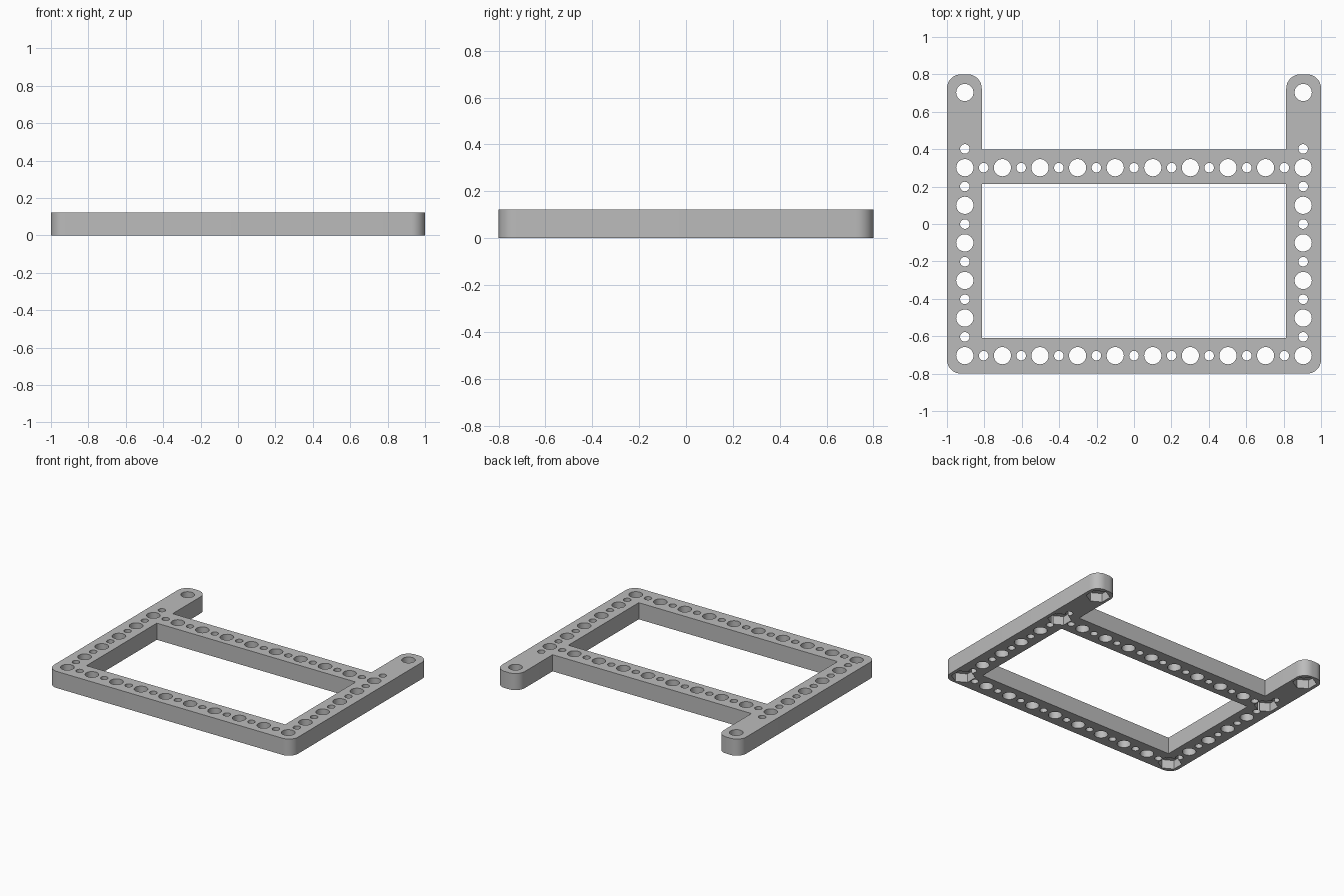
import bpy, bmesh, math
from mathutils import Matrix

cube = bpy.data.objects.get("Cube")
if cube:
    bpy.data.objects.remove(cube)

HEIGHT = 0.123
PITCH = 0.201            # spacing of the large holes
ARM = 4.5 * PITCH        # x of the side rails' centre line
FRONT = -0.704           # y of the front rail's centre line
BACK = FRONT + 5 * PITCH
TIP = FRONT + 7 * PITCH
INNER = 0.814            # inner edge of the side rails

grey = bpy.data.materials.new("light grey")
grey.use_nodes = True
colour = (0.5, 0.5, 0.5, 1)
grey.diffuse_color = colour
grey.node_tree.nodes["Principled BSDF"].inputs["Base Color"].default_value = colour


def to_object(bm, name):
    bmesh.ops.recalc_face_normals(bm, faces=bm.faces)
    mesh = bpy.data.meshes.new(name)
    bm.to_mesh(mesh)
    bm.free()
    mesh.materials.append(grey)
    obj = bpy.data.objects.new(name, mesh)
    bpy.context.collection.objects.link(obj)
    return obj


def add_prism(bm, x, y, z, radius, depth, sides, turn=0):
    place = Matrix.Translation((x, y, z)) @ Matrix.Rotation(turn, 4, 'Z')
    bmesh.ops.create_cone(bm, cap_ends=True, segments=sides, radius1=radius,
                          radius2=radius, depth=depth, matrix=place)


def cut(target, bm, name):
    cutter = to_object(bm, name)
    cutter.hide_render = True
    mod = target.modifiers.new(name, 'BOOLEAN')
    mod.operation = 'DIFFERENCE'
    mod.solver = 'EXACT'
    mod.object = cutter
    bpy.ops.object.select_all(action='DESELECT')
    bpy.context.view_layer.objects.active = target
    target.select_set(True)
    bpy.ops.object.modifier_apply(modifier=name)
    bpy.data.objects.remove(cutter)


# Frame: extruded outline with rounded outer corners
half = [(1, -0.8), (1, 0.8), (INNER, 0.8), (INNER, 0.398)]
outline = half + [(-x, y) for x, y in reversed(half)]
bm = bmesh.new()
base = bm.faces.new([bm.verts.new((x, y, 0)) for x, y in outline])
top = bmesh.ops.extrude_face_region(bm, geom=[base])["geom"]
bmesh.ops.translate(bm, vec=(0, 0, HEIGHT),
                    verts=[g for g in top if isinstance(g, bmesh.types.BMVert)])
corners = [e for e in bm.edges
           if abs(e.verts[0].co.z - e.verts[1].co.z) > 0.01
           and abs(e.verts[0].co.y) > 0.7]
bmesh.ops.bevel(bm, geom=corners, offset=0.075, offset_type='OFFSET',
                segments=8, profile=0.5, affect='EDGES')
frame = to_object(bm, "frame")

# Central window
bm = bmesh.new()
low, high = -0.61, 0.213
bmesh.ops.create_cube(bm, size=1, matrix=Matrix.Translation((0, (low + high) / 2, 0))
                      @ Matrix.Diagonal((2 * INNER, high - low, 1, 1)))
cut(frame, bm, "window_cutter")

# Rows of alternating large and small through holes
large, small = [], []
for y in (FRONT, BACK):
    large += [(-ARM + i * PITCH, y) for i in range(10)]
    small += [(-ARM + (i + 0.5) * PITCH, y) for i in range(9)]
for x in (-ARM, ARM):
    large += [(x, FRONT + i * PITCH) for i in (1, 2, 3, 4, 7)]
    small += [(x, FRONT + (i + 0.5) * PITCH) for i in range(6)]
bm = bmesh.new()
for spots, radius in ((large, 0.046), (small, 0.0255)):
    for x, y in spots:
        add_prism(bm, x, y, HEIGHT / 2, radius, 0.5, 32)
cut(frame, bm, "hole_cutter")

# Hexagonal nut pockets in the underside
bm = bmesh.new()
for x in (-ARM, ARM):
    for y in (FRONT, BACK, TIP):
        add_prism(bm, x, y, 0, 0.081, 0.13, 6, math.radians(30))
# Points of each pocket lie along y
for v in bm.verts:
    v.co.z = max(v.co.z, -0.05)
flat = min((abs(v.co.x - ARM) for v in bm.verts if v.co.x > 0))
if flat > 0.01:
    for x in (-ARM, ARM):
        for y in (FRONT, BACK, TIP):
            group = [v for v in bm.verts
                     if abs(v.co.x - x) < 0.1 and abs(v.co.y - y) < 0.1]
            bmesh.ops.rotate(bm, verts=group, cent=(x, y, 0),
                             matrix=Matrix.Rotation(math.radians(30), 3, 'Z'))
cut(frame, bm, "pocket_cutter")

# Smooth rounded walls, sharp edges elsewhere
bpy.ops.object.shade_smooth_by_angle(angle=math.radians(30))
